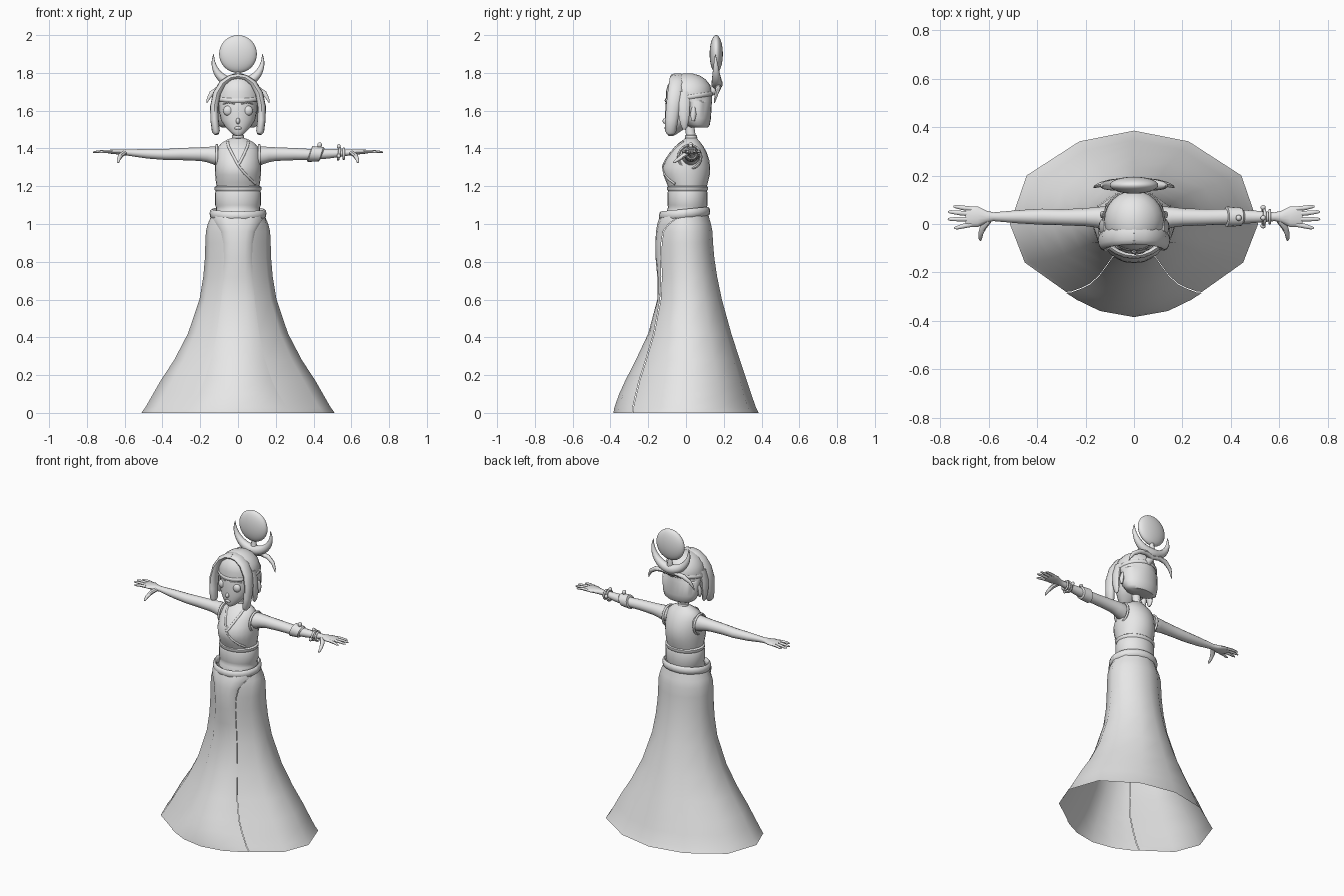
import bpy, bmesh, math
from mathutils import Vector

grey = bpy.data.materials.new("light_grey")
grey.diffuse_color = (0.8, 0.8, 0.8, 1)


def finish(name, bm, mirror=False, recalc=True):
    if recalc:
        bmesh.ops.recalc_face_normals(bm, faces=bm.faces)
    me = bpy.data.meshes.new(name)
    bm.to_mesh(me)
    bm.free()
    me.materials.append(grey)
    ob = bpy.data.objects.new(name, me)
    bpy.context.collection.objects.link(ob)
    if mirror:
        ob.modifiers.new("mirror", 'MIRROR').use_mirror_merge = False
    return ob


def loft(name, rings, closed=True, caps=True, mirror=False):
    """Skin a list of equal-length point rings."""
    bm = bmesh.new()
    rows = [[bm.verts.new(p) for p in r] for r in rings]
    n = len(rows[0])
    for a, b in zip(rows, rows[1:]):
        for j in range(n if closed else n - 1):
            k = (j + 1) % n
            bm.faces.new((a[j], a[k], b[k], b[j]))
    if caps:
        bm.faces.new(rows[0][::-1])
        bm.faces.new(rows[-1])
    return finish(name, bm, mirror, recalc=caps)


def stack(name, rows, n=20, caps=True):
    """Oval rings stacked upward: (z, rx, centre y, ry)."""
    ang = [2 * math.pi * i / n for i in range(n)]
    return loft(name, [[(rx * math.cos(t), cy + ry * math.sin(t), z) for t in ang]
                       for z, rx, cy, ry in rows], caps=caps)


def tube(name, pts, up, n=10, mirror=False):
    """Oval tube along (x, y, z, side radius, up radius)."""
    P = [Vector(p[:3]) for p in pts]
    ring = (P[0] - P[-1]).length < 1e-5
    rings = []
    for i, p in enumerate(pts):
        prv = P[i - 1] if i else (P[-2] if ring else P[0])
        nxt = P[i + 1] if i < len(P) - 1 else (P[1] if ring else P[-1])
        t = (nxt - prv).normalized()
        s = t.cross(Vector(up)).normalized()
        u = s.cross(t)
        rings.append([P[i] + s * p[3] * math.cos(a) + u * p[4] * math.sin(a)
                      for a in (2 * math.pi * k / n for k in range(n))])
    return loft(name, rings, caps=not ring, mirror=mirror)


def ball(name, c, r, mirror=False, n=16):
    bm = bmesh.new()
    bmesh.ops.create_uvsphere(bm, u_segments=n, v_segments=n // 2 + 2, radius=1)
    for v in bm.verts:
        v.co = Vector(c) + Vector((v.co.x * r[0], v.co.y * r[1], v.co.z * r[2]))
    return finish(name, bm, mirror)


def arm_ring(name, x, ry, rz, thick, lean=0, cy=0.03, cz=1.372, n=16):
    pts = [(x + lean * math.sin(a), cy + ry * math.cos(a), cz + rz * math.sin(a), thick, thick)
           for a in (2 * math.pi * i / n for i in range(n))]
    return tube(name, pts + pts[:1], (1, 0, 0), 8)


# Skirt and front panel share their edge: z, half width, back, edge x, edge y, panel centre y, roundness
gown = [(0.0, .512, .385, .28, -.28, -.38, 1), (.03, .49, .37, .258, -.278, -.375, 1),
        (.1, .45, .345, .215, -.262, -.35, 1), (.17, .41, .322, .18, -.245, -.318, 1),
        (.28, .338, .285, .143, -.21, -.262, 1), (.42, .265, .24, .112, -.168, -.196, .9),
        (.6, .204, .19, .088, -.133, -.148, .8), (.72, .184, .165, .078, -.127, -.148, .7),
        (.82, .175, .15, .074, -.13, -.157, .7), (.9, .173, .143, .078, -.128, -.158, .6),
        (.96, .17, .14, .09, -.118, -.155, .6), (1.0, .16, .132, .115, -.09, -.148, .5),
        (1.035, .145, .122, .138, -.04, -.137, .5), (1.06, .138, .117, .135, -.02, -.128, .5)]
skirt_rows, panel_rows = [], []
for z, w, b, ex, ey, cy, q in gown:
    t = math.acos(ex / w)
    f = -ey / math.sin(t)
    half = [(ex, ey, z), (w * math.cos(t / 2), -f * math.sin(t / 2), z), (w, 0, z),
            (w * .865, b * .52, z), (w * .44, b * .885, z)]
    skirt_rows.append(half + [(0, b, z)] + [(-x, y, zz) for x, y, zz in reversed(half)])
    panel_rows.append([(ex * s, ey + (cy - ey) * (1 - s * s) ** q - .004, z)
                       for s in (-1, -.85, -.5, 0, .5, .85, 1)])
loft("skirt", skirt_rows, closed=False, caps=False)
loft("skirt_front_panel", panel_rows, closed=False, caps=False)

# Hip wrap, tilted up towards the back, and waist sash
hip = [(a, (.146 * math.cos(a), -.008 + .128 * math.sin(a), 1.055 + .012 * math.sin(a)))
       for a in (2 * math.pi * i / 24 for i in range(24))]
hip = [(*p, .012, .024) for a, p in hip]
tube("hip_wrap", [(x * .95, y * .97, z, a, b) for x, y, z, a, b in hip + hip[:1]], (0, 0, 1), 8)
stack("waist_sash", [(1.05, .12, 0, .105), (1.075, .117, .005, .105), (1.09, .117, .008, .103),
                     (1.1, .122, .008, .106), (1.165, .122, .008, .106), (1.175, .118, .008, .103),
                     (1.182, .124, .008, .108), (1.195, .124, .008, .108), (1.205, .11, .008, .097)], 24)

# Bodice with crossed collar edges
body = [(1.19, .112, .008, .1), (1.22, .117, .006, .11), (1.26, .121, .003, .123), (1.3, .123, .002, .126),
        (1.34, .12, .008, .115), (1.38, .115, .013, .096), (1.41, .104, .017, .076),
        (1.43, .085, .021, .057), (1.445, .06, .025, .04), (1.455, .035, .028, .03)]
stack("bodice", body, 24)


def on_bodice(x, z):
    for a, b in zip(body, body[1:]):
        if a[0] <= z <= b[0]:
            k = (z - a[0]) / (b[0] - a[0])
            rx, cy, ry = (a[i] + (b[i] - a[i]) * k for i in (1, 2, 3))
            return cy - ry * math.sqrt(max(0, 1 - (x / rx) ** 2))


def collar(name, line):
    tube(name, [(x, on_bodice(x, z), z, .007, .006) for x, z in line], (0, 1, 0), 8)


collar("collar_over", [(-.055, 1.436), (-.05, 1.41), (-.03, 1.37), (-.012, 1.335), (.005, 1.305),
                       (.035, 1.268), (.065, 1.238), (.093, 1.212)])
collar("collar_under", [(.055, 1.436), (.05, 1.41), (.03, 1.365), (.012, 1.33), (0, 1.312)])
hole = [(.113, .02 + .06 * math.cos(a), 1.355 + .062 * math.sin(a), .007, .007)
        for a in (2 * math.pi * i / 20 for i in range(20))]
tube("armhole_trim", hole + hole[:1], (1, 0, 0), 8, mirror=True)

# Neck and choker
stack("neck", [(1.42, .034, .028, .034), (1.46, .026, .027, .026), (1.54, .025, .015, .026)], 14)
stack("choker", [(1.452, .029, .027, .029), (1.455, .033, .027, .033), (1.468, .032, .026, .032),
                 (1.471, .027, .026, .027)], 16)

# Arms with palms, fingers and thumbs
tube("arm", [(.07, .02, 1.36, .048, .05), (.12, .025, 1.362, .048, .05), (.16, .028, 1.368, .042, .042),
             (.2, .028, 1.37, .037, .037), (.3, .028, 1.37, .033, .033), (.38, .03, 1.368, .033, .03),
             (.48, .03, 1.372, .027, .026), (.58, .03, 1.378, .018, .017), (.61, .03, 1.38, .025, .016),
             (.645, .03, 1.382, .043, .013), (.685, .03, 1.383, .042, .01), (.695, .03, 1.383, .036, .006)],
     (0, 0, 1), 14, mirror=True)
for label, y0, x1, y1 in (("little", .062, .745, .072), ("ring", .041, .767, .05),
                          ("middle", .02, .768, .02), ("index", -.002, .742, -.016)):
    tube(label + "_finger", [(.67, y0, 1.383, .01, .009), ((.67 + x1) / 2, (y0 + y1) / 2, 1.384, .0095, .008),
                             (x1 - .01, y1, 1.381, .007, .006), (x1, y1, 1.38, .003, .003)],
         (0, 0, 1), 8, mirror=True)
tube("thumb", [(.6, .015, 1.378, .014, .012), (.622, -.012, 1.362, .014, .013), (.632, -.04, 1.343, .01, .01),
               (.634, -.062, 1.328, .007, .007), (.633, -.068, 1.324, .003, .003)], (0, 0, 1), 8, mirror=True)

# Forearm cuff and bracelets on one arm
cuff = []
for x, r in ((.378, .034), (.382, .042), (.44, .038), (.446, .031)):
    cuff.append([(x + .012 * math.sin(a), .03 + r * math.cos(a), 1.37 + r * math.sin(a))
                 for a in (2 * math.pi * i / 16 for i in range(16))])
loft("forearm_cuff", cuff)
ball("cuff_bead", (.432, .025, 1.418), (.013, .013, .015), n=10)
arm_ring("bracelet_inner", .535, .03, .03, .007, .005)
arm_ring("bracelet_outer", .56, .026, .028, .006)
for i, (y, z) in enumerate(((.025, 1.411), (.068, 1.38), (-.008, 1.36))):
    ball("bracelet_bead_%d" % i, (.533, y, z), (.011, .011, .012), n=10)

# Face
stack("face", [(1.467, .012, -.08, .013), (1.475, .028, -.075, .024), (1.49, .045, -.066, .037),
               (1.515, .068, -.05, .058), (1.55, .09, -.03, .08), (1.6, .1, -.016, .094),
               (1.65, .1, -.01, .096), (1.69, .095, -.005, .09)], 24)
ball("eye", (.052, -.088, 1.6), (.027, .018, .027), mirror=True)
tube("brow", [(.018, -.108, 1.636, .003, .004), (.05, -.1, 1.644, .004, .004), (.08, -.075, 1.634, .002, .003)],
     (0, 1, 0), 6, mirror=True)
ball("nose", (0, -.108, 1.545), (.011, .016, .016), n=12)
ball("lips", (0, -.105, 1.508), (.02, .009, .009), n=12)

# Bobbed hair with a fringe, front locks arching over the head, and side locks
stack("hair", [(1.51, .085, .07, .045), (1.525, .108, .062, .064), (1.56, .12, .052, .08), (1.645, .124, .045, .092),
               (1.652, .124, .015, .122), (1.7, .122, .015, .122), (1.735, .11, .016, .113),
               (1.765, .085, .014, .09), (1.785, .055, .012, .062), (1.797, .02, .01, .025)], 24)
tube("front_lock", [(.112, -.085, 1.475, .012, .018), (.117, -.082, 1.49, .021, .03), (.124, -.076, 1.55, .022, .034),
                    (.126, -.068, 1.62, .022, .038), (.112, -.058, 1.69, .021, .04), (.08, -.05, 1.745, .019, .04),
                    (.04, -.046, 1.774, .016, .04), (-.004, -.044, 1.782, .016, .04)], (0, 1, 0), 12, mirror=True)
tube("side_lock", [(.115, -.01, 1.7, .01, .03), (.128, -.012, 1.63, .016, .034), (.13, -.01, 1.56, .016, .028),
                   (.128, -.008, 1.515, .011, .018), (.126, -.008, 1.5, .004, .006)], (0, 1, 0), 10, mirror=True)
tube("earring", [(.122, .04, 1.62, .008, .008), (.128, .038, 1.58, .013, .017), (.128, .038, 1.545, .006, .008)],
     (0, 1, 0), 8, mirror=True)
band = [(.125 * math.cos(a), .015 + .123 * math.sin(a), 1.672 + .018 * math.sin(a), .005, .011)
        for a in (2 * math.pi * i / 24 for i in range(24))]
tube("headband", band + band[:1], (0, 0, 1), 8)

# Headdress: mount, crescent, disc and curved side plumes
tube("headdress_mount", [(0, .115, 1.69, .022, .02), (0, .15, 1.71, .024, .024), (0, .168, 1.75, .02, .022),
                         (0, .162, 1.82, .012, .012)], (1, 0, 0), 10)
horn = []
for i in range(25):
    k = i / 12 - 1
    a = math.radians(-90 + 102 * k)
    r = .029 * (1 - abs(k) ** 1.6) + .0015
    horn.append((.131 * math.cos(a), .165 - .01 * abs(k), 1.873 + .131 * math.sin(a), r, r * 1.0))
tube("crescent", horn, (0, 1, 0), 10)
ball("disc", (0, .16, 1.9), (.1, .035, .1), n=32)
tube("plume", [(-.002, .165, 1.715, .014, .018), (.05, .172, 1.725, .015, .016), (.1, .17, 1.718, .015, .014),
               (.14, .162, 1.692, .013, .01), (.158, .155, 1.662, .008, .006), (.166, .15, 1.64, .002, .002)],
     (0, 1, 0), 8, mirror=True)

# Smooth shading with sharp creases kept
for ob in bpy.data.objects:
    ob.select_set(True)
    bpy.context.view_layer.objects.active = ob
bpy.ops.object.shade_smooth_by_angle(angle=math.radians(45))
